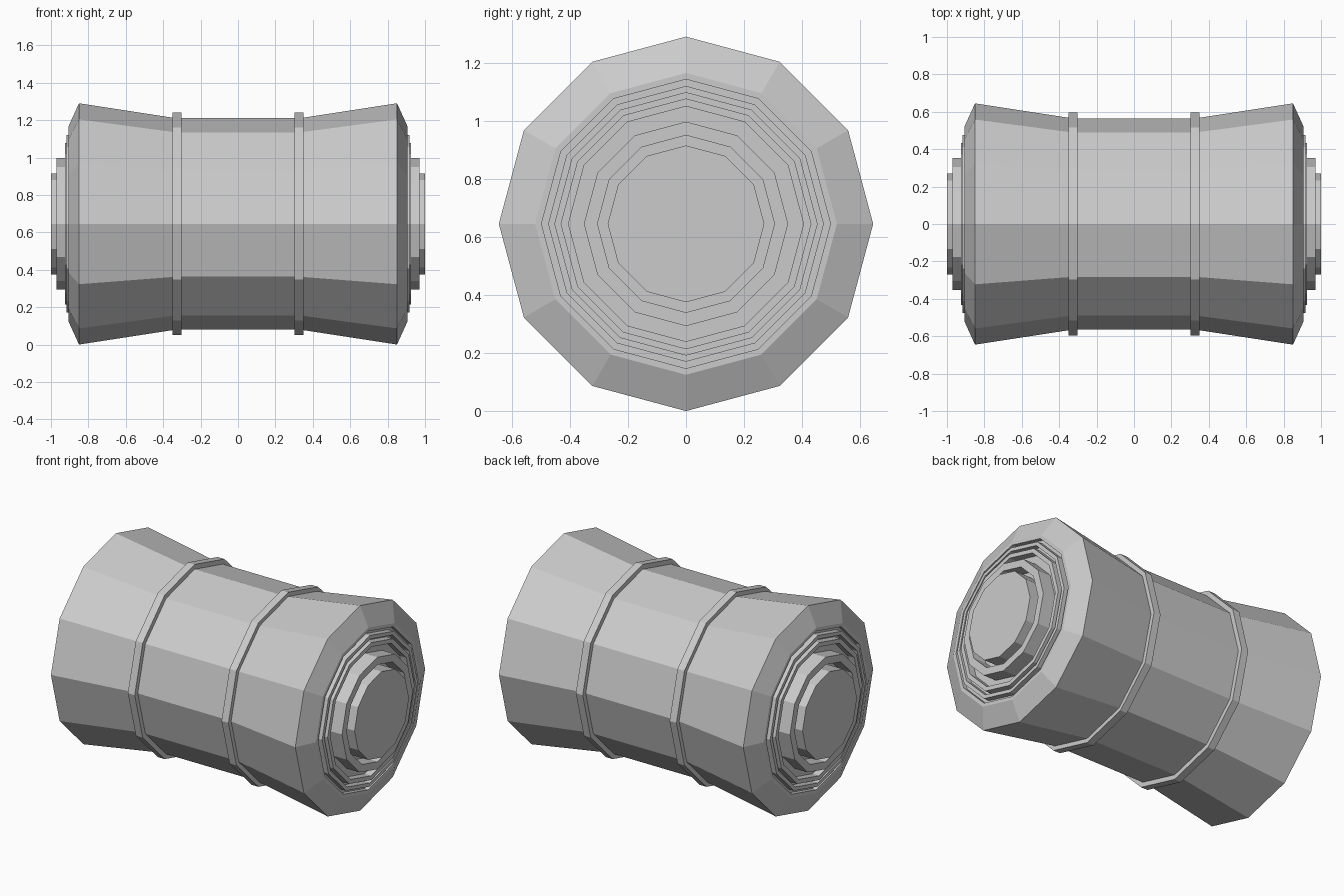
import bpy, bmesh, math

if "Cube" in bpy.data.objects:
    bpy.data.objects.remove(bpy.data.objects["Cube"])

R_MAX = 0.645
SIDES = 12


def lathe(name, profile, closed=False):
    """Revolve (x, radius) points around the x axis with 12 flat sides."""
    bm = bmesh.new()
    rings = []
    for x, r in profile:
        rings.append([bm.verts.new((x, r * math.sin(a), R_MAX + r * math.cos(a)))
                      for a in (2 * math.pi * i / SIDES for i in range(SIDES))])
    pairs = list(zip(rings, rings[1:]))
    if closed:
        pairs.append((rings[-1], rings[0]))
    else:
        bm.faces.new(rings[0])
        bm.faces.new(rings[-1])
    for a, b in pairs:
        for i in range(SIDES):
            j = (i + 1) % SIDES
            bm.faces.new((a[i], a[j], b[j], b[i]))
    bmesh.ops.recalc_face_normals(bm, faces=bm.faces)
    me = bpy.data.meshes.new(name)
    bm.to_mesh(me)
    bm.free()
    ob = bpy.data.objects.new(name, me)
    bpy.context.collection.objects.link(ob)
    return ob


# Half profile from waist to end: flare, bevelled rim, concentric ridges, hub
FLOOR = 0.88
half = [(0.33, 0.565), (0.85, 0.645), (0.907, 0.52), (0.907, 0.498),
        (FLOOR, 0.498), (FLOOR, 0.475), (0.918, 0.475), (0.918, 0.452),
        (FLOOR, 0.452), (FLOOR, 0.432), (0.926, 0.432), (0.926, 0.405),
        (FLOOR, 0.405), (FLOOR, 0.352), (0.97, 0.352), (0.97, 0.305),
        (FLOOR, 0.305), (FLOOR, 0.27), (1.0, 0.27)]
lathe("barrel_body", [(-x, r) for x, r in reversed(half)] + half)

# Raised bands around the waist
for side, label in ((-1, "left"), (1, "right")):
    lathe("band_" + label, [(side * 0.302, 0.55), (side * 0.302, 0.595),
                            (side * 0.35, 0.595), (side * 0.35, 0.55)], closed=True)
